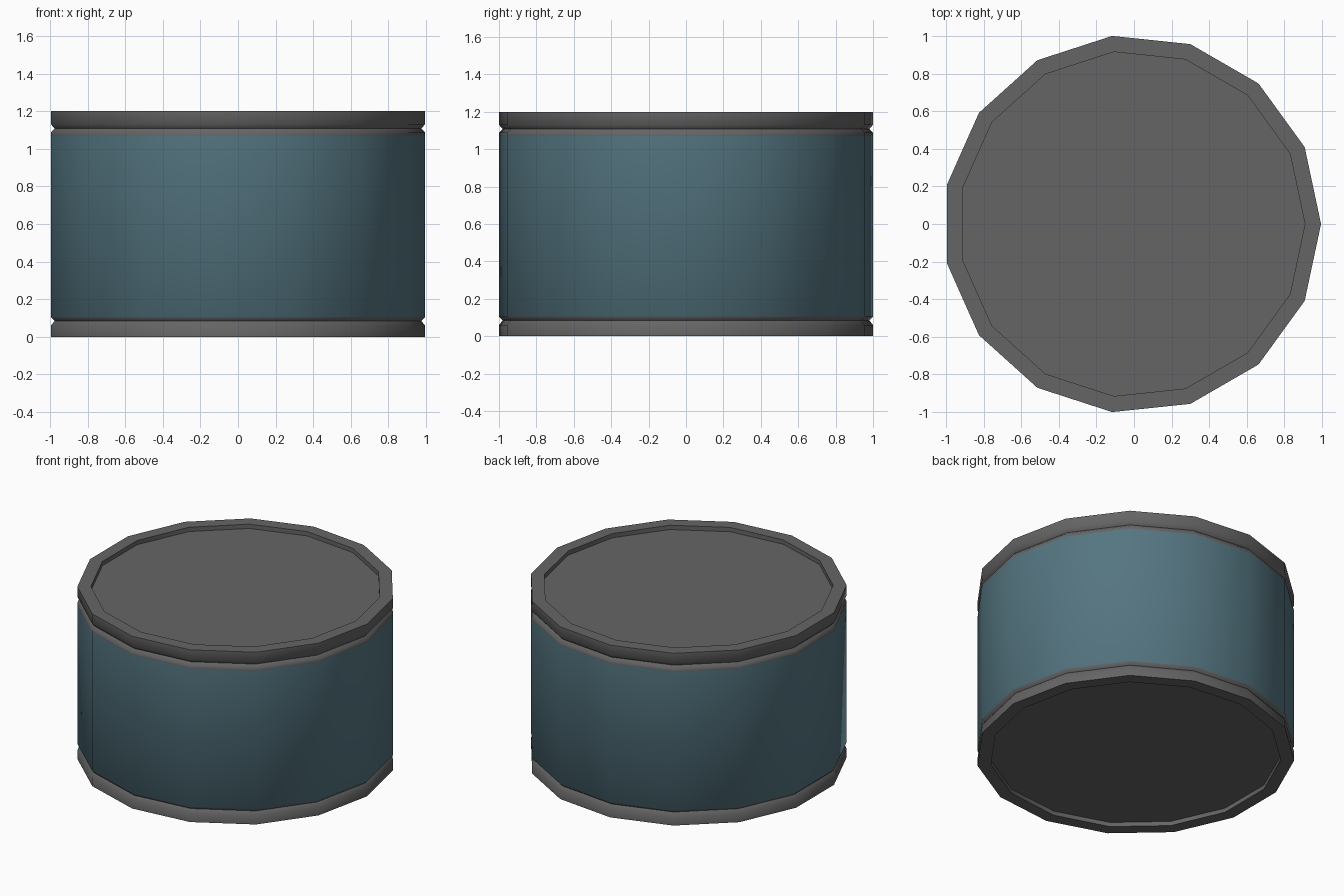
import bpy, bmesh, math

if "Cube" in bpy.data.objects:
    bpy.data.objects.remove(bpy.data.objects["Cube"])

SIDES, R, SHIFT = 15, 1.0055, -0.011


def material(name, rgb):
    m = bpy.data.materials.new(name)
    m.diffuse_color = (*rgb, 1)
    m.use_nodes = True
    m.node_tree.nodes["Principled BSDF"].inputs["Base Color"].default_value = m.diffuse_color
    return m


grey = material("dark grey metal", (0.13, 0.13, 0.13))
teal = material("muted teal label", (0.09, 0.18, 0.22))


def lathe(name, profile, label_range):
    """Turn a (radius, z) profile and close both ends with flat caps."""
    bm = bmesh.new()
    rings = []
    for r, z in profile:
        rings.append([bm.verts.new((r * math.cos(math.tau * i / SIDES) + SHIFT,
                                    r * math.sin(math.tau * i / SIDES), z))
                      for i in range(SIDES)])
    for a, b in zip(rings, rings[1:]):
        for i in range(SIDES):
            j = (i + 1) % SIDES
            bm.faces.new((a[i], a[j], b[j], b[i]))
    bm.faces.new(rings[0][::-1])
    bm.faces.new(rings[-1])
    bmesh.ops.recalc_face_normals(bm, faces=bm.faces)
    # label colour on the wall between the two rims
    lo, hi = label_range
    for f in bm.faces:
        c = f.calc_center_median()
        wall = abs(f.normal.z) < 0.1 and math.hypot(c.x, c.y) > 0.95
        f.material_index = int(wall and lo < c.z < hi)
    me = bpy.data.meshes.new(name)
    bm.to_mesh(me)
    bm.free()
    me.materials.append(grey)
    me.materials.append(teal)
    ob = bpy.data.objects.new(name, me)
    bpy.context.collection.objects.link(ob)
    return ob


# can body: recessed ends, grooved rims, label wall
bottom = [(0.92, 0.03), (0.92, 0.0), (R, 0.0), (R, 0.06), (R - 0.02, 0.085), (R, 0.105)]
top = [(R, 1.07), (R, 1.088), (R - 0.02, 1.108), (R, 1.13), (R, 1.2), (0.92, 1.2), (0.92, 1.17)]
can = lathe("can", bottom + top, (0.11, 1.07))

bpy.context.view_layer.objects.active = can
can.select_set(True)
bpy.ops.object.shade_smooth_by_angle(angle=math.radians(60))
